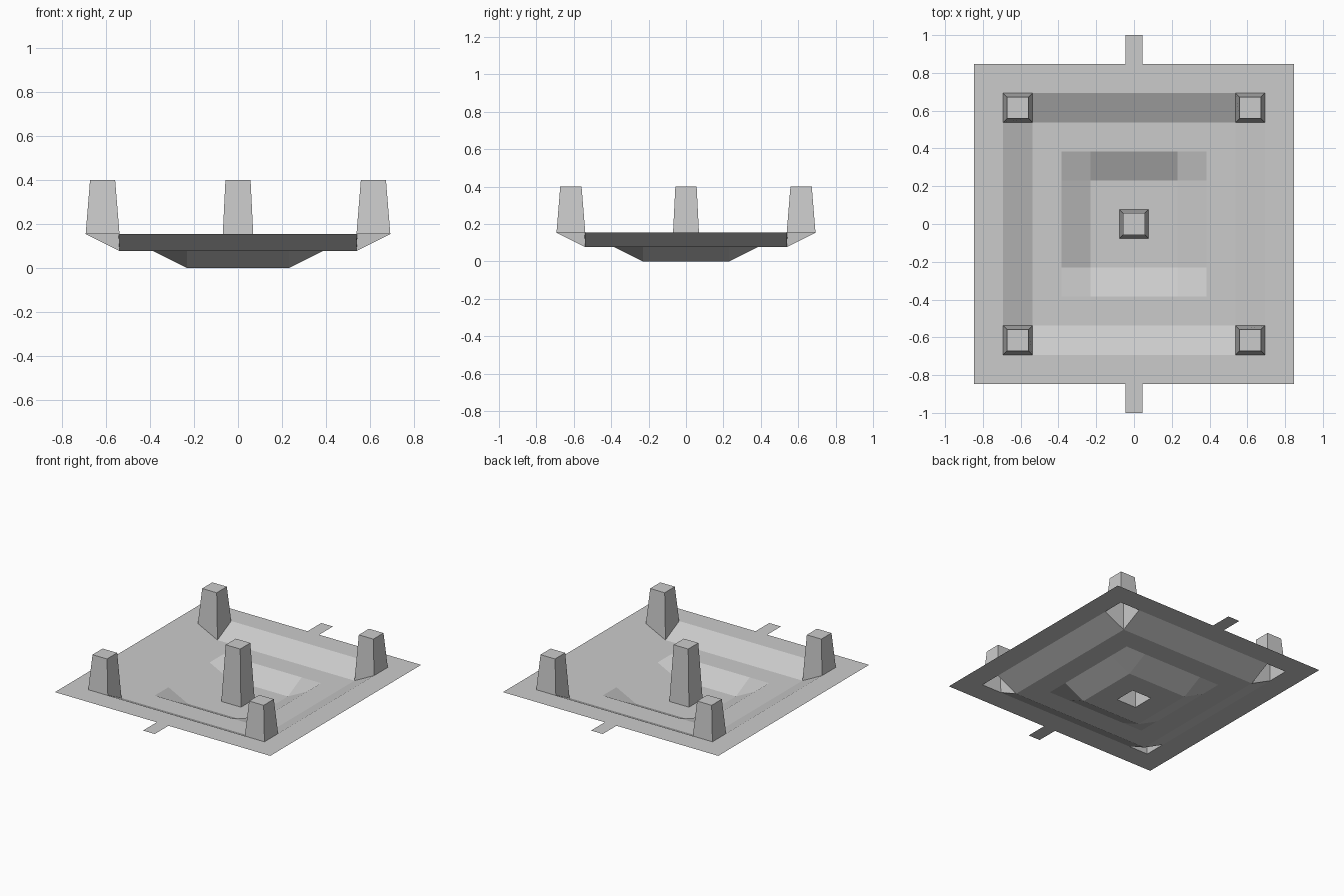
import bpy

if "Cube" in bpy.data.objects:
    bpy.data.objects.remove(bpy.data.objects["Cube"])

U = 1 / 13  # module of the plan grid


def height(i, j):
    """Height of the stepped tray at grid point (i, j), in concentric squares."""
    r = max(abs(i), abs(j))
    return 0 if r <= 3 else U if r <= 7 else 2 * U


def make(name, verts, faces):
    mesh = bpy.data.meshes.new(name)
    mesh.from_pydata(verts, [], faces)
    obj = bpy.data.objects.new(name, mesh)
    bpy.context.collection.objects.link(obj)
    return obj


# Stepped tray sheet, with open holes beneath the hollow posts
lines = list(range(-11, 12, 2))
n = len(lines)
verts = [(i * U, j * U, height(i, j)) for j in lines for i in lines]
faces = []
for b in range(n - 1):
    for a in range(n - 1):
        ci, cj = abs(lines[a] + 1), abs(lines[b] + 1)
        if (ci, cj) in ((0, 0), (8, 8)):
            continue
        k = b * n + a
        faces.append((k, k + 1, k + n + 1, k + n))
make("tray", verts, faces)

# Flat tabs on the front and back edges
for name, y0, y1 in (("front_tab", -1, -11 * U), ("back_tab", 11 * U, 1)):
    w, z = 0.046, 2 * U
    make(name, [(-w, y0, z), (w, y0, z), (w, y1, z), (-w, y1, z)], [(0, 1, 2, 3)])


# Hollow tapered posts whose lower edges follow the tray
def post(name, ci, cj, top_half=0.057, top_z=0.4):
    ring = [(-1, -1), (1, -1), (1, 1), (-1, 1)]
    v = [((ci + s) * U, (cj + t) * U, height(ci + s, cj + t)) for s, t in ring]
    v += [(ci * U + s * top_half, cj * U + t * top_half, top_z) for s, t in ring]
    f = [(k, (k + 1) % 4, (k + 1) % 4 + 4, k + 4) for k in range(4)]
    make(name, v, f + [(4, 5, 6, 7)])


post("center_post", 0, 0)
for side, i in (("left", -8), ("right", 8)):
    for end, j in (("front", -8), ("back", 8)):
        post(f"{end}_{side}_post", i, j)
